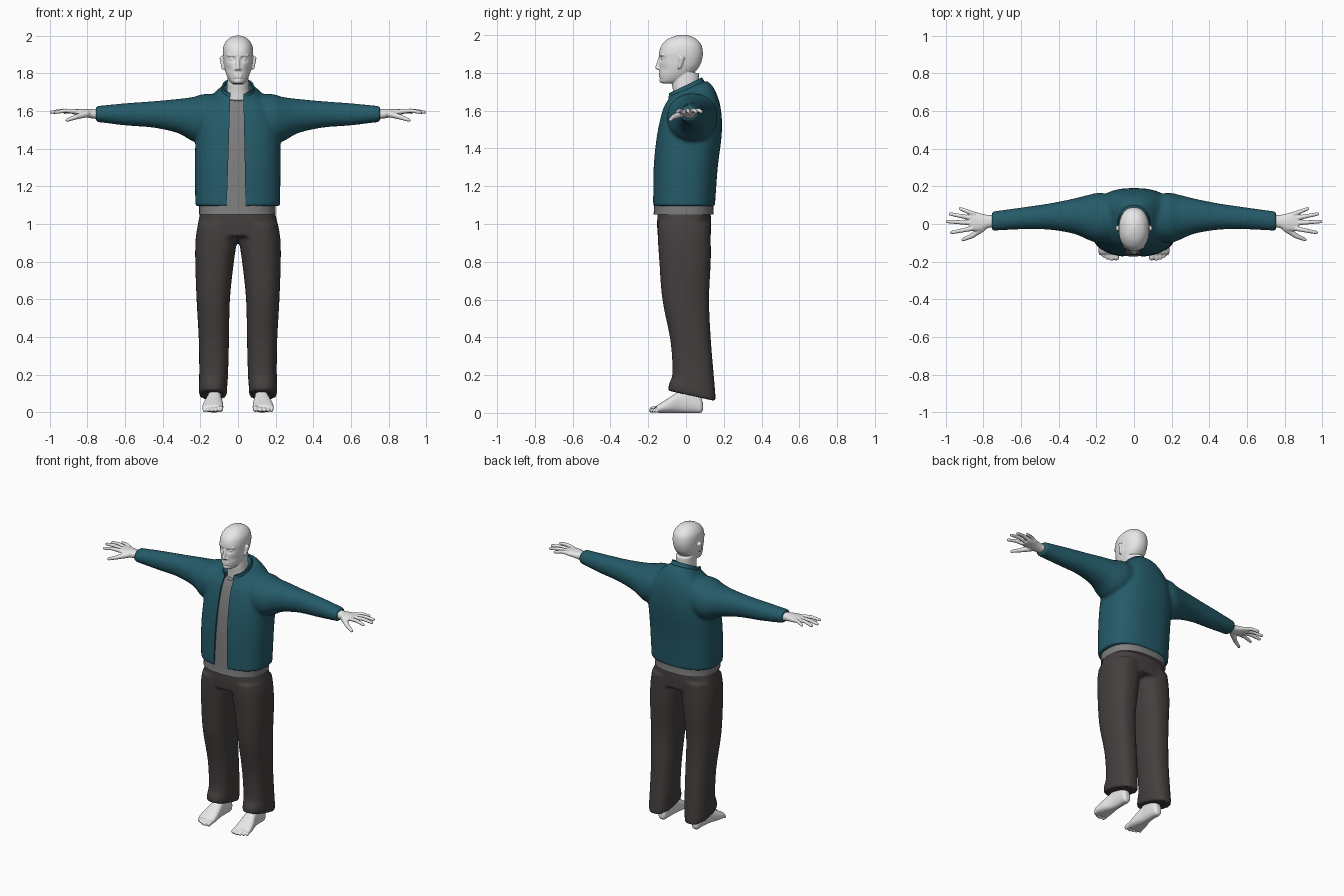
import bpy, bmesh, math
from mathutils import Vector, Matrix

if "Cube" in bpy.data.objects:
    bpy.data.objects.remove(bpy.data.objects["Cube"])


def material(name, rgb):
    m = bpy.data.materials.new(name)
    m.diffuse_color = (*rgb, 1)
    m.use_nodes = True
    m.node_tree.nodes["Principled BSDF"].inputs["Base Color"].default_value = m.diffuse_color
    return m


SKIN = material("pale grey skin", (0.8, 0.8, 0.8))
TEAL = material("dark teal cloth", (0.018, 0.105, 0.141))
GREY = material("mid grey cloth", (0.21, 0.21, 0.21))
DARK = material("charcoal cloth", (0.06, 0.05, 0.05))


def skin_rings(bm, rings, caps=True):
    """Join rings of points into a tube."""
    rings = [[bm.verts.new(co) for co in ring] for ring in rings]
    n = len(rings[0])
    faces = []
    for r, q in zip(rings, rings[1:]):
        faces += [bm.faces.new((r[i], r[(i + 1) % n], q[(i + 1) % n], q[i])) for i in range(n)]
    if caps:
        faces += [bm.faces.new(rings[0]), bm.faces.new(rings[-1])]
    bmesh.ops.recalc_face_normals(bm, faces=faces)


def loft(bm, axis, keys, p=2.4, n=48, steps=5, sx=1, caps=True, shape=None):
    """Smooth loft along an axis; key = (t, a0, a1, b0, b1, tilt), extents on the other two axes."""
    keys = [tuple(k) + (0,) * (6 - len(k)) for k in keys]
    rows = []
    for i in range(len(keys) - 1):
        k0, k1, k2, k3 = (keys[max(0, min(len(keys) - 1, i + j))] for j in (-1, 0, 1, 2))
        for s in range(steps + (i == len(keys) - 2)):
            u = s / steps
            rows.append([0.5 * (2 * b + (c - a) * u + (2 * a - 5 * b + 4 * c - d) * u * u
                                + (3 * b - a - 3 * c + d) * u ** 3)
                         for a, b, c, d in zip(k0, k1, k2, k3)])
    rings = []
    for t, a0, a1, b0, b1, tilt in rows:
        ring = []
        for i in range(n):
            w = 2 * math.pi * i / n
            ca, sb = (math.copysign(abs(f) ** (2 / p), f) for f in (math.cos(w), math.sin(w)))
            a = (a0 + a1) / 2 + ca * (a1 - a0) / 2
            db = sb * (b1 - b0) / 2
            b, tt = (b0 + b1) / 2 + db, t + tilt * db
            co = Vector({'z': (a, b, tt), 'x': (tt, a, b), 'y': (a, tt, b)}[axis])
            if shape:
                shape(co)
            co.x *= sx
            ring.append(co)
        rings.append(ring)
    skin_rings(bm, rings, caps)


def capsule(bm, a, b, ra, rb, sx=1, n=16):
    """Rounded rod between two points."""
    a, b = (Vector((v[0] * sx, v[1], v[2])) for v in (a, b))
    turn = (b - a).to_track_quat('Z', 'Y')
    arc = [1.5 * k / 5 for k in range(6)]
    profile = [(-ra * math.sin(w), ra * math.cos(w)) for w in reversed(arc)]
    profile += [((b - a).length + rb * math.sin(w), rb * math.cos(w)) for w in arc]
    skin_rings(bm, [[a + turn @ Vector((r * math.cos(2 * math.pi * i / n), r * math.sin(2 * math.pi * i / n), h))
                     for i in range(n)] for h, r in profile])


def blob(bm, c, r, sx=1):
    """Ellipsoid."""
    bmesh.ops.create_uvsphere(bm, u_segments=20, v_segments=12, radius=1,
                              matrix=Matrix.Translation((c[0] * sx, c[1], c[2])) @ Matrix.Diagonal((*r, 1)))


def build(name, bm, mat, voxel=0, smooth=2, cutter=None, solid=0, angle=50):
    """Turn the bmesh into an object, merging its pieces and baking the modifiers."""
    me = bpy.data.meshes.new(name)
    bm.to_mesh(me)
    bm.free()
    ob = bpy.data.objects.new(name, me)
    bpy.context.collection.objects.link(ob)
    if solid:
        m = ob.modifiers.new("thickness", 'SOLIDIFY')
        m.thickness = solid
        m.offset = 0
    if voxel:
        m = ob.modifiers.new("merge", 'REMESH')
        m.mode = 'VOXEL'
        m.voxel_size = voxel
        m = ob.modifiers.new("soften", 'SMOOTH')
        m.factor, m.iterations = 0.5, smooth
    if cutter:
        m = ob.modifiers.new("opening", 'BOOLEAN')
        m.operation, m.object = 'DIFFERENCE', cutter
    bpy.context.view_layer.update()
    dg = bpy.context.evaluated_depsgraph_get()
    baked = bpy.data.meshes.new_from_object(ob.evaluated_get(dg))
    ob.modifiers.clear()
    ob.data = baked
    baked.materials.clear()
    if mat:
        baked.materials.append(mat)
    for f in baked.polygons:
        f.use_smooth, f.material_index = True, 0
    baked.set_sharp_from_angle(angle=math.radians(angle))
    return ob


# cutter for the open jacket front
bm = bmesh.new()
loft(bm, 'z', [(0.9, -0.066, 0.045, -0.4, -0.03), (1.9, -0.034, 0.024, -0.4, -0.03)], p=30, n=32, steps=1)
cutter = build("opening_cutter", bm, None)
cutter.hide_render = True

# jacket: body and both sleeves merged
bm = bmesh.new()
loft(bm, 'z', [(1.095, -.226, .223, -.175, .153), (1.30, -.23, .226, -.172, .168),
               (1.45, -.225, .225, -.157, .187), (1.55, -.215, .215, -.138, .19),
               (1.63, -.185, .185, -.118, .178, .08), (1.69, -.125, .125, -.095, .147, .25),
               (1.72, -.085, .085, -.087, .11, .4)], p=2.5)
for sx in (1, -1):
    loft(bm, 'x', [(.05, -.08, .15, 1.47, 1.69), (.18, -.10, .165, 1.44, 1.69),
                   (.24, -.085, .155, 1.44, 1.674), (.32, -.052, .135, 1.483, 1.664),
                   (.45, -.03, .109, 1.512, 1.652), (.60, -.028, .087, 1.524, 1.641),
                   (.755, -.036, .066, 1.543, 1.626)], p=2.1, sx=sx)
build("jacket", bm, TEAL, voxel=0.01, smooth=4, cutter=cutter)

# stand-up collar, lower at the front
bm = bmesh.new()
loft(bm, 'z', [(1.665, -.105, .105, -.105, .125, .45), (1.70, -.086, .086, -.095, .098, .5),
               (1.732, -.08, .08, -.09, .08, .5)], p=2.1, caps=False)
build("collar", bm, TEAL, solid=0.009, cutter=cutter)
bpy.data.objects.remove(cutter)

# shirt under the jacket
bm = bmesh.new()
loft(bm, 'z', [(1.05, -.206, .198, -.172, .147), (1.10, -.206, .2, -.168, .145),
               (1.30, -.205, .205, -.16, .15), (1.45, -.2, .2, -.145, .17),
               (1.55, -.19, .19, -.126, .17), (1.63, -.15, .15, -.105, .145, .08),
               (1.672, -.085, .085, -.088, .09, .2)], p=2.5)
build("shirt", bm, GREY)

# trousers: hips and both legs merged
bm = bmesh.new()
loft(bm, 'z', [(1.065, -.2, .195, -.15, .13), (1.0, -.213, .211, -.153, .133),
               (.935, -.222, .22, -.15, .131)], p=2.5)
for sx in (1, -1):
    loft(bm, 'z', [(1.0, .0, .212, -.15, .131), (.92, .004, .225, -.149, .131),
                   (.80, .022, .227, -.141, .131), (.60, .043, .22, -.125, .122),
                   (.38, .048, .208, -.082, .132), (.20, .053, .206, -.072, .148, -.1),
                   (.13, .058, .208, -.09, .155, -.2), (.09, .06, .205, -.094, .157, -.22)],
         p=2.4, sx=sx)
build("trousers", bm, DARK, voxel=0.01, smooth=3)


# head: skull with dented eye sockets, neck, nose, brows, eyes, lips and ears
def face_dents(co):
    if co.y < -0.06:
        for x, z, sx, sz, d in ((.032, 1.876, .017, .013, .014), (0, 1.787, .022, .004, .004),
                                (0, 1.768, .03, .006, .004), (.05, 1.82, .016, .02, .006)):
            co.y += d * math.exp(-((abs(co.x) - x) / sx) ** 2 - ((co.z - z) / sz) ** 2)


bm = bmesh.new()
loft(bm, 'z', [(1.745, -.028, .028, -.13, -.05), (1.758, -.043, .043, -.137, -.02),
               (1.79, -.06, .06, -.141, .03), (1.83, -.072, .072, -.142, .068),
               (1.87, -.078, .078, -.142, .085), (1.91, -.081, .081, -.142, .089),
               (1.95, -.075, .075, -.127, .08), (1.98, -.055, .055, -.094, .053),
               (1.996, -.028, .028, -.056, .018), (2.002, -.004, .004, -.024, -.014)],
     p=2.2, n=96, steps=8, shape=face_dents)
loft(bm, 'z', [(1.62, -.075, .075, -.06, .075), (1.70, -.062, .062, -.068, .07),
               (1.74, -.058, .058, -.074, .07), (1.80, -.056, .056, -.07, .07)], p=2.1)
capsule(bm, (0, -.138, 1.88), (0, -.152, 1.828), .008, .011)
for z, w in ((1.792, .017), (1.780, .014)):
    capsule(bm, (-w, -.137, z), (w, -.137, z), .006, .006)
blob(bm, (0, -.128, 1.760), (.022, .013, .014))
for sx in (1, -1):
    capsule(bm, (.014, -.136, 1.895), (.05, -.121, 1.896), .008, .007, sx)
    blob(bm, (.032, -.119, 1.876), (.014, .013, .010), sx)
    blob(bm, (.011, -.143, 1.822), (.008, .009, .007), sx)
    capsule(bm, (.087, -.026, 1.880), (.080, -.036, 1.826), .011, .007, sx)
    capsule(bm, (.087, -.018, 1.878), (.080, -.030, 1.835), .010, .008, sx)
build("head", bm, SKIN, voxel=0.004, smooth=2, angle=80)

for side, sx in (("left", 1), ("right", -1)):
    # hand: palm, four spread fingers and a thumb
    bm = bmesh.new()
    loft(bm, 'x', [(.72, -.018, .05, 1.556, 1.612), (.77, -.02, .047, 1.56, 1.61),
                   (.81, -.036, .055, 1.568, 1.611), (.85, -.037, .065, 1.577, 1.61),
                   (.875, -.03, .055, 1.583, 1.608)], p=2.3, sx=sx)
    for base, tip in (((.86, -.024), (.968, -.045)), ((.87, .006), (.991, .013)),
                      ((.865, .032), (.975, .053)), ((.85, .053), (.922, .081))):
        mid = ((base[0] + tip[0]) / 2, (base[1] + tip[1]) / 2, 1.602)
        capsule(bm, (*base, 1.597), mid, .013, .011, sx)
        capsule(bm, mid, (*tip, 1.594), .011, .009, sx)
    capsule(bm, (.805, -.022, 1.585), (.862, -.064, 1.568), .019, .013, sx)
    capsule(bm, (.862, -.064, 1.568), (.908, -.083, 1.552), .013, .009, sx)
    build(side + "_hand", bm, SKIN, voxel=0.0035, smooth=2, angle=80)

    # bare foot with five toes
    bm = bmesh.new()
    loft(bm, 'y', [(.09, .11, .14, .015, .05), (.075, .096, .152, 0, .09), (.03, .09, .157, 0, .14),
                   (-.03, .088, .163, 0, .118), (-.09, .08, .182, 0, .08),
                   (-.135, .078, .19, 0, .052), (-.158, .082, .186, .003, .038)], p=2.5, sx=sx)
    for x, tip, r in ((.094, -.194, .016), (.119, -.196, .0115), (.140, -.190, .011),
                      (.160, -.179, .0105), (.178, -.166, .010)):
        capsule(bm, (x, -.135, .025), (x, tip + r, r + .001), r, r, sx)
    build(side + "_foot", bm, SKIN, voxel=0.004, smooth=2, angle=80)
